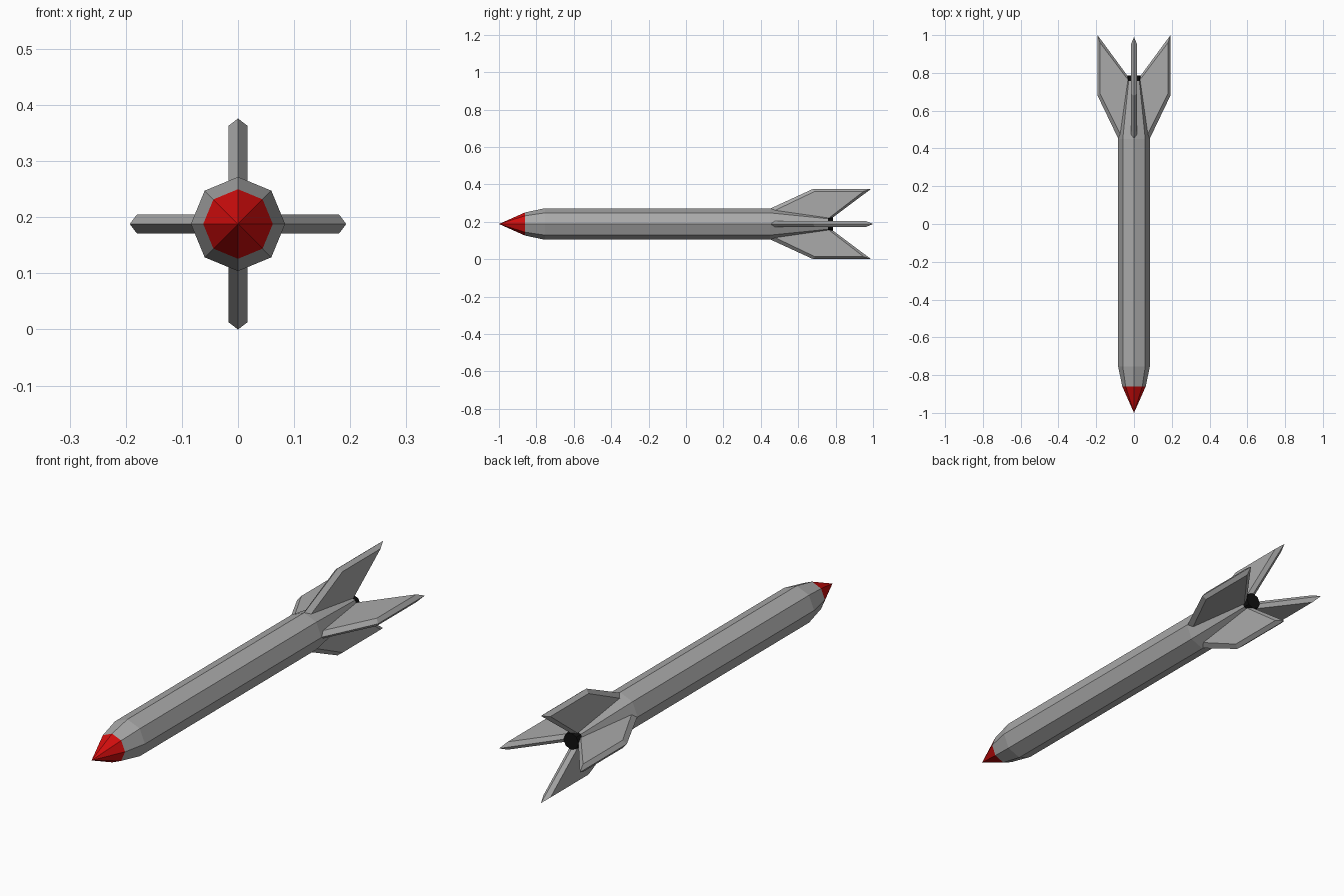
import bpy, bmesh, math

if "Cube" in bpy.data.objects:
    bpy.data.objects.remove(bpy.data.objects["Cube"])

AXIS_Z = 0.188


def material(name, rgb):
    m = bpy.data.materials.new(name)
    m.diffuse_color = (*rgb, 1)
    m.use_nodes = True
    m.node_tree.nodes["Principled BSDF"].inputs["Base Color"].default_value = m.diffuse_color
    return m


grey = material("grey metal", (0.40, 0.40, 0.40))
red = material("red paint", (0.65, 0.004, 0.004))
black = material("black nozzle", (0.005, 0.005, 0.005))


def finish(name, bm, mats):
    bmesh.ops.recalc_face_normals(bm, faces=bm.faces[:])
    mesh = bpy.data.meshes.new(name)
    bm.to_mesh(mesh)
    bm.free()
    for m in mats:
        mesh.materials.append(m)
    obj = bpy.data.objects.new(name, mesh)
    obj.location.z = AXIS_Z
    bpy.context.collection.objects.link(obj)
    return obj


# Eight-sided body: (y, radius) profile lofted along the axis
profile = [(-0.86, 0.062), (-0.755, 0.084), (0.45, 0.084), (0.758, 0.040), (0.785, 0.036)]
bm = bmesh.new()
rings = [[bm.verts.new((r * math.cos(i * math.pi / 4), y, r * math.sin(i * math.pi / 4)))
          for i in range(8)] for y, r in profile]
for a, b in zip(rings, rings[1:]):
    for i in range(8):
        j = (i + 1) % 8
        bm.faces.new((a[i], a[j], b[j], b[i]))
tip = bm.verts.new((0, -1, 0))
for i in range(8):
    bm.faces.new((tip, rings[0][i], rings[0][(i + 1) % 8]))
bm.faces.new(rings[-1])
# Red nose, grey body, black tail end
for f in bm.faces:
    y = f.calc_center_median().y
    f.material_index = 1 if y < -0.86 else 2 if y > 0.76 else 0
finish("rocket_body", bm, [grey, red, black])


# Swept fins with bevelled rims: (radius, y) outlines
def fin(name, angle, span, end):
    rim = [(0, 0.45), (0.08, 0.445), (span, 0.68), (span, end), (0.035, 0.785), (0, 0.75)]
    side = [(0, 0.47), (0.07, 0.47), (span - 0.013, 0.69), (span - 0.013, end - 0.04),
            (0.035, 0.768), (0, 0.735)]
    c, s = math.cos(angle), math.sin(angle)
    bm = bmesh.new()

    def loop(points, t):
        return [bm.verts.new((r * c - t * s, y, r * s + t * c)) for r, y in points]

    mid = loop(rim, 0)
    for t in (-0.017, 0.017):
        face = loop(side, t)
        bm.faces.new(face)
        for i in range(6):
            j = (i + 1) % 6
            bm.faces.new((mid[i], mid[j], face[j], face[i]))
    finish(name, bm, [grey])


fin("right_fin", 0, 0.193, 1.0)
fin("left_fin", math.pi, 0.193, 1.0)
fin("top_fin", math.pi / 2, 0.188, 0.99)
fin("bottom_fin", -math.pi / 2, 0.188, 0.99)
